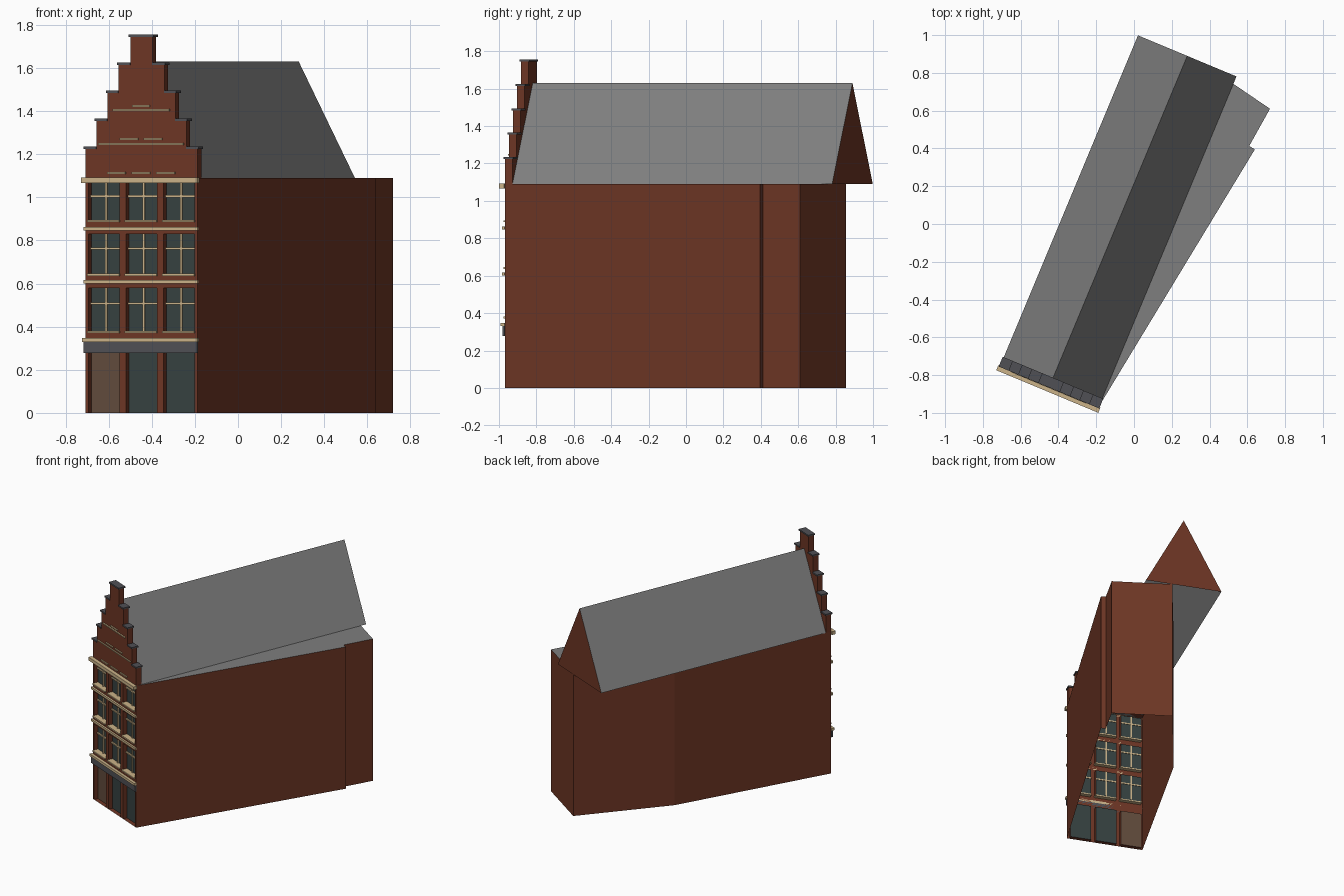
import bpy
import math
from mathutils import Matrix, Vector

if "Cube" in bpy.data.objects:
    bpy.data.objects.remove(bpy.data.objects["Cube"])


def material(name, rgb):
    m = bpy.data.materials.new(name)
    m.diffuse_color = (*rgb, 1)
    m.use_nodes = True
    m.node_tree.nodes["Principled BSDF"].inputs["Base Color"].default_value = m.diffuse_color
    return m


BRICK = material("red brick", (0.156, 0.037, 0.018))
ROOF = material("grey roof", (0.21, 0.21, 0.21))
STONE = material("cream stone", (0.60, 0.45, 0.25))
GLASS = material("dark glass", (0.037, 0.053, 0.052))
DOOR = material("brown door", (0.12, 0.07, 0.045))
SLATE = material("slate trim", (0.08, 0.08, 0.09))

# Facade space: u along the front, v into the house, z up
FRAME = Matrix.Translation((-0.448, -0.86, 0)) @ Matrix.Rotation(math.radians(-22.64), 4, 'Z')
HALF = 0.2825       # half width of the facade
EAVES = 1.09
DEPTH = 0.044       # gable thickness
RECESS = 0.032      # depth of the window openings


def make(name, verts, faces, mats, world=False):
    me = bpy.data.meshes.new(name)
    me.from_pydata([Vector(p) if world else FRAME @ Vector(p) for p in verts], [], faces)
    for m in mats:
        me.materials.append(m)
    ob = bpy.data.objects.new(name, me)
    bpy.context.collection.objects.link(ob)
    return ob


def box(name, u0, u1, v0, v1, z0, z1, mat):
    verts = [(u, v, z) for z in (z0, z1) for u, v in ((u0, v0), (u1, v0), (u1, v1), (u0, v1))]
    faces = [(3, 2, 1, 0), (4, 5, 6, 7)] + [(i, (i + 1) % 4, (i + 1) % 4 + 4, i + 4) for i in range(4)]
    return make(name, verts, faces, [mat])


def prism(name, profile, v0, v1, mat):
    n = len(profile)
    verts = [(u, v0, z) for u, z in profile] + [(u, v1, z) for u, z in profile]
    faces = [tuple(range(n)), tuple(range(2 * n - 1, n - 1, -1))]
    faces += [((i + 1) % n, i, i + n, (i + 1) % n + n) for i in range(n)]
    return make(name, verts, faces, [mat])


# House body: open shell on an irregular plot with a flat top
front_right = FRAME @ Vector((HALF, 0, 0))
front_left = FRAME @ Vector((-HALF, 0, 0))
plot = [front_right[:2], (0.64, 0.395), (0.61, 0.413), (0.72, 0.61),
        (0.36, 0.855), (-0.116, 0.303), front_left[:2]]
n = len(plot)
verts = [(x, y, z) for z in (0, EAVES) for x, y in plot]
faces = [(i, i + 1, i + 1 + n, i + n) for i in range(n - 1)] + [tuple(range(n, 2 * n))]
body = make("house_body", verts, faces, [BRICK, ROOF], world=True)
body.data.polygons[n - 1].material_index = 1

# Saddle roof with a brick rear gable
V1, RIDGE = 1.896, 1.63
roof = make("saddle_roof",
            [(-HALF, DEPTH, EAVES), (HALF, DEPTH, EAVES), (0, DEPTH, RIDGE),
             (-HALF, V1, EAVES), (HALF, V1, EAVES), (0, V1, RIDGE)],
            [(0, 2, 5, 3), (1, 4, 5, 2), (4, 3, 5)], [ROOF, BRICK])
roof.data.polygons[2].material_index = 1

# Front wall with recessed openings
BAYS = (-0.1885, 0, 0.1885)
W = 0.077
us = [-HALF] + [c + s * W for c in BAYS for s in (-1, 1)] + [HALF]
zs = [0, 0.278, 0.38, 0.58, 0.645, 0.83, 0.895, 1.067, EAVES]
verts, faces = [], []


def quad(*pts):
    faces.append(tuple(range(len(verts), len(verts) + 4)))
    verts.extend(pts)


for i in range(len(us) - 1):
    for j in range(len(zs) - 1):
        c = [(us[i], 0, zs[j]), (us[i + 1], 0, zs[j]),
             (us[i + 1], 0, zs[j + 1]), (us[i], 0, zs[j + 1])]
        if i % 2 and j % 2 == 0:
            for k in range(4):
                a, b = c[k], c[(k + 1) % 4]
                quad(a, b, (b[0], RECESS, b[2]), (a[0], RECESS, a[2]))
        else:
            quad(*c)
make("front_wall", verts, faces, [BRICK])

# Door, shop windows and upper windows with bars and sills
BAR = 0.005
for i, c in enumerate(BAYS):
    for j in range(0, 8, 2):
        z0, z1 = zs[j], zs[j + 1]
        name = "front_door" if i == 0 and j == 0 else "window_glass"
        make(name, [(c - W, RECESS, z0), (c + W, RECESS, z0), (c + W, RECESS, z1), (c - W, RECESS, z1)],
             [(0, 1, 2, 3)], [DOOR if name == "front_door" else GLASS])
        if j:
            zb = z0 + 0.64 * (z1 - z0)
            box("window_mullion", c - BAR, c + BAR, RECESS - 0.01, RECESS + 0.004, z0, z1, STONE)
            box("window_transom", c - W, c + W, RECESS - 0.01, RECESS + 0.004, zb - BAR, zb + BAR, STONE)
            box("window_sill", c - W - 0.003, c + W + 0.003, -0.012, RECESS, z0 - 0.009, z0 + 0.001, STONE)

# Horizontal bands across the front
box("shop_fascia", -HALF - 0.003, HALF + 0.003, -0.012, 0, 0.278, 0.33, SLATE)
box("shop_cornice", -HALF - 0.007, HALF + 0.007, -0.022, 0, 0.33, 0.348, STONE)
for z in (0.6, 0.846):
    box("floor_band", -HALF - 0.004, HALF + 0.004, -0.014, 0, z, z + 0.017, STONE)
box("main_cornice", -HALF - 0.01, HALF + 0.01, -0.029, 0, 1.067, EAVES + 0.002, STONE)

# Stepped gable with a coping on every step
steps = [(0.2825, 1.225), (0.2265, 1.354), (0.171, 1.484), (0.115, 1.614), (0.056, 1.744)]
right, z_low = [], EAVES
for half, top in steps:
    right += [(half, z_low), (half, top)]
    z_low = top
prism("stepped_gable", right + [(-u, z) for u, z in reversed(right)], 0, DEPTH, BRICK)
LIP, CAP = 0.006, 0.011
for (half, top), (inner, _) in zip(steps, steps[1:]):
    for s in (-1, 1):
        a, b = sorted((s * inner, s * (half + LIP)))
        box("step_coping", a, b, -LIP, DEPTH + LIP, top, top + CAP, SLATE)
half, top = steps[-1]
box("top_coping", -half - LIP, half + LIP, -LIP, DEPTH + LIP, top, top + CAP, SLATE)

# Stone lines on the gable
lines = [(0, 0.2137, 1.244), (0, 0.143, 1.402), (0, 0.044, 1.42)]
lines += [(c, 0.046, 1.109) for c in (-0.124, 0, 0.124)]
lines += [(c, 0.046, 1.267) for c in (-0.06, 0.06)]
for c, h, z in lines:
    box("gable_line", c - h, c + h, -0.009, 0, z, z + 0.008, STONE)
